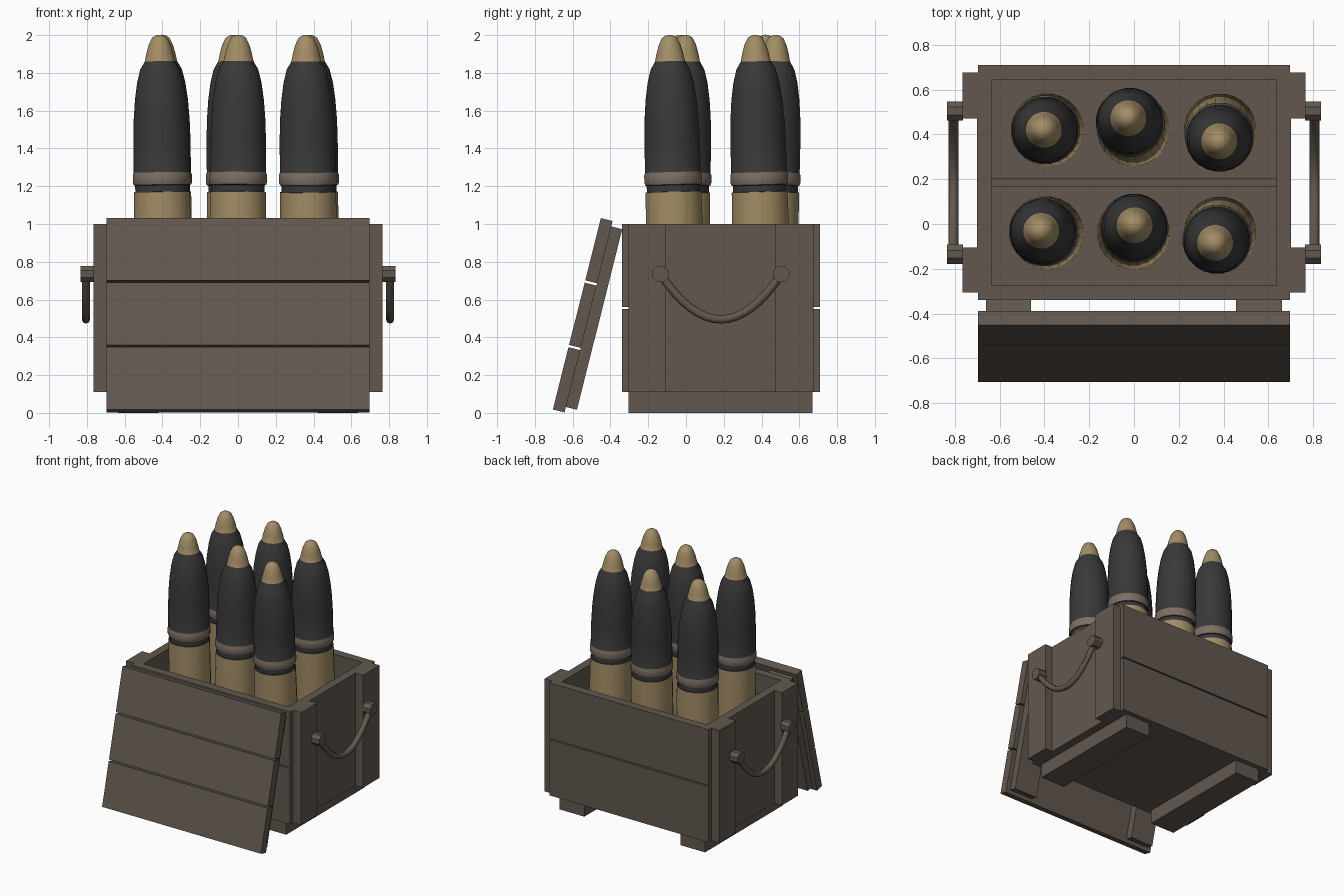
import bpy, math
from mathutils import Vector, Matrix

if "Cube" in bpy.data.objects:
    bpy.data.objects.remove(bpy.data.objects["Cube"])


def material(name, rgb):
    m = bpy.data.materials.new(name)
    m.diffuse_color = (*rgb, 1)
    m.use_nodes = True
    m.node_tree.nodes["Principled BSDF"].inputs["Base Color"].default_value = m.diffuse_color
    return m


WOOD = material("weathered wood", (0.122, 0.099, 0.078))
BRASS = material("dull brass", (0.36, 0.265, 0.13))
BLACK = material("charcoal paint", (0.04, 0.04, 0.041))
COPPER = material("brown band", (0.20, 0.158, 0.125))
BOX_FACES = [(0, 1, 3, 2), (4, 6, 7, 5), (0, 4, 5, 1), (2, 3, 7, 6), (0, 2, 6, 4), (1, 5, 7, 3)]


def mesh_object(name, verts, faces, mats):
    me = bpy.data.meshes.new(name)
    me.from_pydata(verts, [], faces)
    for m in mats:
        me.materials.append(m)
    ob = bpy.data.objects.new(name, me)
    bpy.context.collection.objects.link(ob)
    return ob


def smooth(ob, angle):
    bpy.ops.object.select_all(action='DESELECT')
    ob.select_set(True)
    bpy.context.view_layer.objects.active = ob
    bpy.ops.object.shade_smooth_by_angle(angle=math.radians(angle))


def box(name, x, y, z, matrix=None):
    """Box from its ranges on each axis."""
    ob = mesh_object(name, [(a, b, c) for a in x for b in y for c in z], BOX_FACES, [WOOD])
    if matrix:
        ob.matrix_world = matrix
    return ob


def lathe(name, profile, mats, bands, sides=24):
    """Closed solid of revolution around z; bands gives a material per ring of faces."""
    verts, faces, idx = [], [], []
    for r, z in profile:
        for i in range(sides):
            a = 2 * math.pi * (i + 0.5) / sides
            verts.append((r * math.cos(a), r * math.sin(a), z))
    for k in range(len(profile) - 1):
        for i in range(sides):
            j = (i + 1) % sides
            faces.append((k * sides + i, k * sides + j, (k + 1) * sides + j, (k + 1) * sides + i))
            idx.append(bands[k])
    faces += [tuple(reversed(range(sides))), tuple(range(len(verts) - sides, len(verts)))]
    idx += [bands[0], bands[-1]]
    ob = mesh_object(name, verts, faces, mats)
    for p, m in zip(ob.data.polygons, idx):
        p.material_index = m
    return ob


# Crate: floor, lining, front and back planks, low divider
box("floor", (-0.635, 0.635), (-0.275, 0.645), (0.11, 0.15))
box("divider", (-0.635, 0.635), (0.165, 0.205), (0.15, 0.55))
for label, y_in, y_out in (("front", (-0.305, -0.275), (-0.34, -0.305)),
                           ("back", (0.645, 0.675), (0.675, 0.71))):
    box(label + "_lining", (-0.635, 0.635), y_in, (0.11, 1.0))
    box(label + "_lower_plank", (-0.695, 0.695), y_out, (0.11, 0.55))
    box(label + "_upper_plank", (-0.695, 0.695), y_out, (0.56, 1.0))

# Parts repeated on both ends
for label, s in (("left", -1), ("right", 1)):
    def span(a, b):
        return tuple(sorted((s * a, s * b)))
    box(label + "_side_wall", span(0.635, 0.70), (-0.305, 0.675), (0.11, 1.0))
    box(label + "_front_batten", span(0.70, 0.765), (-0.305, -0.105), (0.11, 1.0))
    box(label + "_back_batten", span(0.70, 0.765), (0.47, 0.675), (0.11, 1.0))
    box(label + "_skid", span(0.42, 0.635), (-0.305, 0.67), (0.0, 0.11))

    # Octagonal handle knobs
    for end, y in (("front", -0.135), ("back", 0.505)):
        knob = lathe(label + "_" + end + "_handle_knob", [(0.046, -0.036), (0.046, 0.036)], [WOOD], [0], 8)
        knob.matrix_world = Matrix.Translation((s * 0.799, y, 0.735)) @ Matrix.Rotation(math.pi / 2, 4, 'Y')

    # Hanging handle rope
    n, sides = 16, 8
    pts = [Vector((s * 0.805, 0.185 + 0.32 * t, 0.495 + 0.24 * t * t))
           for t in (2 * i / n - 1 for i in range(n + 1))]
    verts, faces = [], []
    for i, p in enumerate(pts):
        d = (pts[min(i + 1, n)] - pts[max(i - 1, 0)]).normalized()
        side = Vector((1, 0, 0))
        up = side.cross(d)
        for k in range(sides):
            a = 2 * math.pi * k / sides
            verts.append(p + 0.022 * (math.cos(a) * side + math.sin(a) * up))
    for i in range(n):
        for k in range(sides):
            j = (k + 1) % sides
            faces.append((i * sides + k, i * sides + j, (i + 1) * sides + j, (i + 1) * sides + k))
    for f in range(len(faces)):
        faces[f] = tuple(reversed(faces[f]))
    rope = mesh_object(label + "_handle_rope", verts, faces, [WOOD])
    smooth(rope, 50)

# Leaning lid: three planks outside, two battens inside
lean = Matrix.Translation((0, -0.705, 0.018)) @ Matrix.Rotation(math.radians(-14.1), 4, 'X')
for i in range(3):
    z = 0.3525 * i
    box("lid_plank_%d" % (i + 1), (-0.695, 0.695), (0, 0.064), (z, z + 0.34), lean)
for label, x in (("left", (-0.66, -0.46)), ("right", (0.455, 0.66))):
    box("lid_" + label + "_batten", x, (0.064, 0.124), (0.03, 1.015), lean)

# Shells: tapered case, bands, ogive body, rounded fuze
profile = [(0.160, 0.0), (0.163, 0.025), (0.149, 1.02), (0.142, 1.021), (0.142, 1.055),
           (0.149, 1.058), (0.154, 1.07), (0.154, 1.11), (0.149, 1.124), (0.148, 1.30),
           (0.144, 1.41), (0.136, 1.51), (0.123, 1.60), (0.105, 1.67), (0.080, 1.712),
           (0.071, 1.755), (0.058, 1.80), (0.040, 1.836), (0.020, 1.849), (0.004, 1.852)]
bands = [0, 0, 1, 1, 1, 2, 2, 2] + [1] * 6 + [0] * 5
# Base position, then tip position
shells = [(-0.387, 0.42, -0.403, 0.42), (-0.003, 0.42, -0.027, 0.476), (0.384, 0.42, 0.38, 0.365),
          (-0.387, -0.04, -0.416, -0.03), (-0.003, -0.04, 0.003, -0.003), (0.384, -0.04, 0.36, -0.088)]
for i, (bx, by, tx, ty) in enumerate(shells):
    ob = lathe("shell_%d" % (i + 1), profile, [BRASS, BLACK, COPPER], bands)
    axis = Vector((tx - bx, ty - by, 1.85))
    ob.matrix_world = (Matrix.Translation((bx, by, 0.15))
                       @ Vector((0, 0, 1)).rotation_difference(axis).to_matrix().to_4x4())
    smooth(ob, 40)
